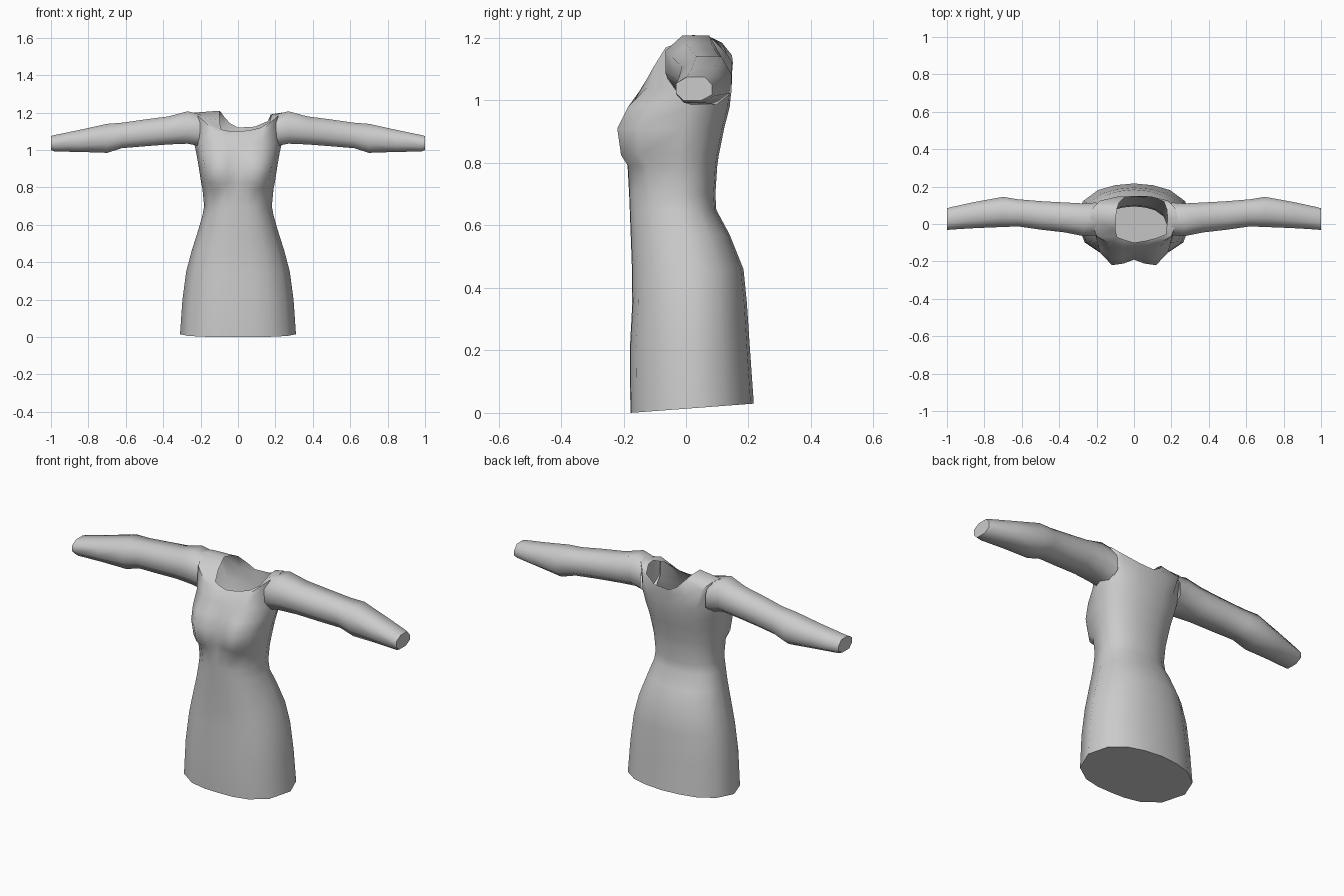
import bpy, bmesh, math

if "Cube" in bpy.data.objects:
    bpy.data.objects.remove(bpy.data.objects["Cube"])

fabric = bpy.data.materials.new("grey_fabric")
fabric.diffuse_color = (0.6, 0.6, 0.6, 1)
fabric.use_nodes = True
fabric.node_tree.nodes["Principled BSDF"].inputs["Base Color"].default_value = fabric.diffuse_color


def loft(name, rings, cap_start=False, cap_end=False):
    """Skin a list of equal-length point rings and shade it smooth."""
    bm = bmesh.new()
    vs = [[bm.verts.new(p) for p in ring] for ring in rings]
    n = len(rings[0])
    for a, b in zip(vs, vs[1:]):
        for i in range(n):
            j = (i + 1) % n
            bm.faces.new((a[i], a[j], b[j], b[i]))
    if cap_start:
        bm.faces.new(vs[0][::-1])
    if cap_end:
        bm.faces.new(vs[-1])
    bmesh.ops.recalc_face_normals(bm, faces=bm.faces)
    me = bpy.data.meshes.new(name)
    bm.to_mesh(me)
    bm.free()
    me.materials.append(fabric)
    ob = bpy.data.objects.new(name, me)
    bpy.context.collection.objects.link(ob)
    bpy.ops.object.select_all(action='DESELECT')
    ob.select_set(True)
    bpy.context.view_layer.objects.active = ob
    bpy.ops.object.shade_smooth_by_angle(angle=math.radians(60))
    return ob


def mirrored(half):
    """Close a half ring (front centre to back centre) by mirroring in x."""
    return half + [(-x, y, z) for x, y, z in half[-2:0:-1]]


FRONT_X = (0, .27, .56, .85, 1)
PLAIN = (1, .99, .9, .6, 0)
BUST = (.86, .96, 1, .7, 0)
BACK = ((.88, .52), (.62, .82), (.33, .95), (0, 1))


def body_ring(z, w, front, back, mid, shape=PLAIN, tilt=0):
    half = [(w * x, mid + (front - mid) * f) for x, f in zip(FRONT_X, shape)]
    half += [(w * x, mid + (back - mid) * f) for x, f in BACK]
    return mirrored([(x, y, z + tilt * (y - front)) for x, y in half])


# Dress body: height, half width, front y, back y, side y
body = [
    body_ring(0, .31, -.178, .217, .02, tilt=.075),
    body_ring(.2, .297, -.18, .205, .02),
    body_ring(.35, .277, -.172, .195, .02),
    body_ring(.46, .248, -.173, .184, .015),
    body_ring(.57, .213, -.177, .14, 0),
    body_ring(.65, .19, -.18, .097, -.02),
    body_ring(.7, .181, -.182, .094, -.02),
    body_ring(.79, .19, -.187, .1, -.02),
    body_ring(.825, .197, -.208, .105, -.02, BUST),
    body_ring(.91, .21, -.22, .122, -.01, BUST),
    body_ring(.98, .222, -.185, .14, .01, BUST),
    body_ring(1.04, .235, -.143, .146, .02),
]

# Shoulder line, then the lopsided neck opening
shoulder = mirrored([
    (0, -.115, 1.08), (.06, -.118, 1.08), (.13, -.105, 1.105),
    (.2, -.065, 1.17), (.235, .03, 1.2), (.22, .085, 1.195),
    (.18, .125, 1.155), (.09, .146, 1.105), (0, .148, 1.095)])
neck = [
    (0, -.1, 1.1), (.06, -.09, 1.105), (.12, -.075, 1.12), (.17, -.055, 1.15),
    (.18, .03, 1.19), (.175, .08, 1.19), (.16, .12, 1.155), (.09, .148, 1.125),
    (0, .15, 1.12), (-.045, .147, 1.145), (-.08, .115, 1.185),
    (-.09, .085, 1.2), (-.1, .02, 1.21), (-.1, -.03, 1.16),
    (-.09, -.07, 1.11), (-.05, -.085, 1.102)]
loft("dress_body", body + [shoulder, neck], cap_start=True)


def sleeve_ring(x, y0, y1, z0, z1):
    """Eight-sided rounded-square section."""
    cy, cz, ry, rz = (y0 + y1) / 2, (z0 + z1) / 2, (y1 - y0) / 2, (z1 - z0) / 2
    unit = ((1, .3), (.6, 1), (-.4, 1), (-1, .45),
            (-1, -.4), (-.6, -1), (.4, -1), (1, -.5))
    return [(x, cy + ry * u, cz + rz * v) for u, v in unit]


# Sleeves: x, front y, back y, bottom z, top z
SECTIONS = (
    (.2, -.06, .115, 1.02, 1.19), (.27, -.065, .11, 1.034, 1.207),
    (.37, -.045, .115, 1.03, 1.18), (.5, -.03, .122, 1.02, 1.163),
    (.62, -.013, .132, 1.01, 1.146), (.7, -.016, .145, .985, 1.14),
    (.85, -.022, .118, .99, 1.107), (.98, -.03, .09, .992, 1.08),
    (1.0, -.032, .084, 1.0, 1.075))
for side, label in ((1, "right"), (-1, "left")):
    rings = [sleeve_ring(side * x, *s) for x, *s in SECTIONS]
    loft(label + "_sleeve", rings, cap_end=True)
